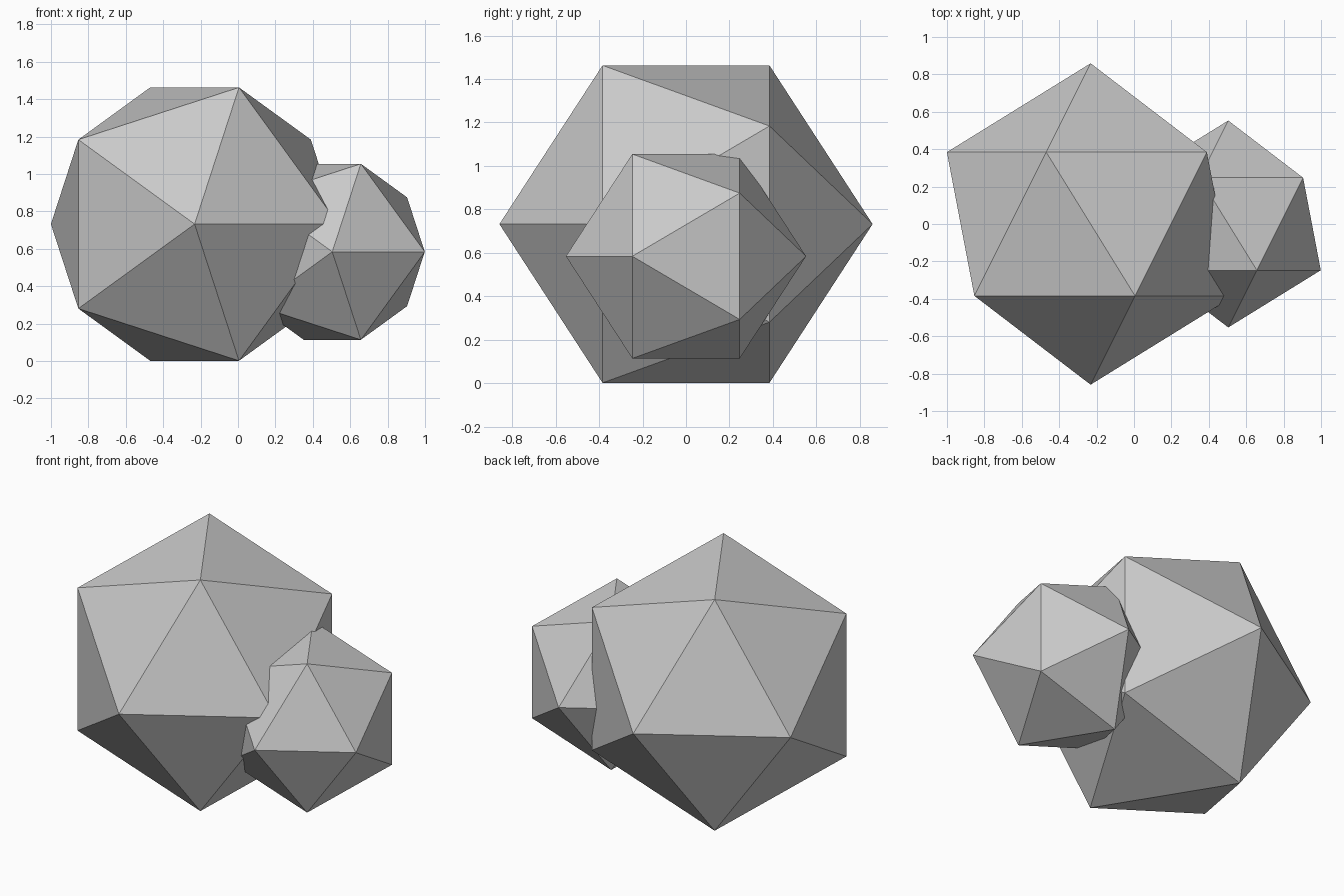
import bpy
from math import radians

cube = bpy.data.objects.get("Cube")
if cube:
    bpy.data.objects.remove(cube, do_unlink=True)

# Plain stone grey
GREY = (0.59, 0.59, 0.59, 1.0)
stone = bpy.data.materials.new("stone_grey")
stone.use_nodes = True
stone.diffuse_color = GREY
bsdf = next(n for n in stone.node_tree.nodes if n.type == "BSDF_PRINCIPLED")
bsdf.inputs["Base Color"].default_value = GREY


def add_rock(name, centre, radius):
    """Flat-shaded icosahedron with one corner pointing to the front."""
    bpy.ops.mesh.primitive_ico_sphere_add(
        subdivisions=1, radius=radius, location=centre,
        rotation=(radians(90), 0, 0))
    rock = bpy.context.object
    rock.name = name
    rock.data.materials.append(stone)
    bpy.ops.object.shade_flat()
    return rock


# Large rock, with the small one sunk into its left side
add_rock("large_rock", (-0.232, 0, 0.732), 0.859)
add_rock("small_rock", (0.504, 0, 0.584), 0.553)
